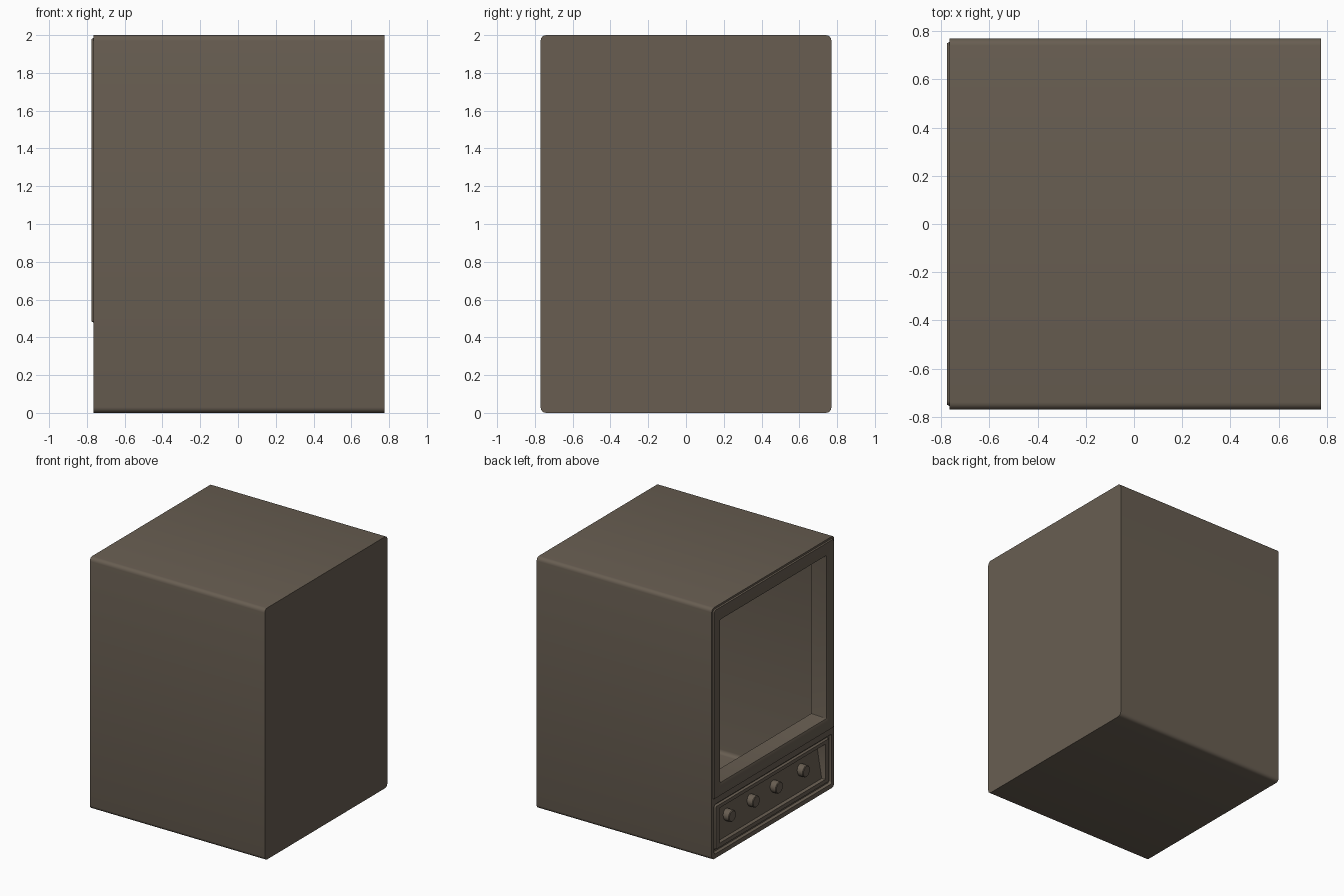
import bpy, bmesh, math

if "Cube" in bpy.data.objects:
    bpy.data.objects.remove(bpy.data.objects["Cube"])

brown = bpy.data.materials.new("dark_brown_plastic")
brown.diffuse_color = (0.138, 0.111, 0.083, 1.0)
brown.use_nodes = True
brown.node_tree.nodes["Principled BSDF"].inputs["Base Color"].default_value = brown.diffuse_color


def finish(name, bm):
    mesh = bpy.data.meshes.new(name)
    bm.to_mesh(mesh)
    bm.free()
    mesh.materials.append(brown)
    obj = bpy.data.objects.new(name, mesh)
    bpy.context.collection.objects.link(obj)
    bpy.context.view_layer.objects.active = obj
    bpy.ops.object.select_all(action='DESELECT')
    obj.select_set(True)
    bpy.ops.object.shade_smooth_by_angle(angle=math.radians(30))
    return obj


def rounded_loop(bm, x_low, x_high, half, z0, z1, r_low, r_high, steps=4):
    """Rounded rectangle in the y-z plane; x may differ from bottom to top."""
    corners = [(half, z0, r_low, -1, 1, -90), (half, z1, r_high, -1, -1, 0),
               (-half, z1, r_high, 1, -1, 90), (-half, z0, r_low, 1, 1, 180)]
    loop = []
    for y, z, r, sy, sz, start in corners:
        for i in range(steps + 1):
            a = math.radians(start + 90 * i / steps)
            py = y + sy * r + r * math.cos(a)
            pz = z + sz * r + r * math.sin(a)
            x = x_low + (x_high - x_low) * (pz - z0) / (z1 - z0)
            loop.append(bm.verts.new((x, py, pz)))
    return loop


def loft(name, sections, cap_first=False, cap_last=False):
    bm = bmesh.new()
    loops = [rounded_loop(bm, *s) for s in sections]
    for a, b in zip(loops, loops[1:]):
        n = len(a)
        for i in range(n):
            j = (i + 1) % n
            bm.faces.new((a[i], b[i], b[j], a[j]))
    if cap_first:
        bm.faces.new(loops[0])
    if cap_last:
        bm.faces.new(loops[-1][::-1])
    return finish(name, bm)


R, S = 0.03, 0.002   # round and nearly sharp corner radii

# Hollow cabinet shell, open towards -x
loft("cabinet_shell", [(0.775, 0.775, 0.77, 0, 2, R, R),
                       (-0.765, -0.765, 0.77, 0, 2, R, R)], cap_first=True)

# Raised screen surround with a tapered opening into the hollow cabinet
loft("screen_surround", [
    (-0.765, -0.765, 0.77, 0.47, 2.0, S, R),
    (-0.765, -0.765, 0.755, 0.478, 1.985, 0.01, 0.02),
    (-0.775, -0.775, 0.75, 0.484, 1.98, 0.01, 0.02),
    (-0.775, -0.775, 0.685, 0.562, 1.895, 0.008, 0.008),
    (-0.768, -0.768, 0.667, 0.58, 1.877, 0.006, 0.006),
    (-0.645, -0.645, 0.652, 0.593, 1.862, 0.004, 0.004)])

# Control panel: stepped recess ending in a plate that leans back at the top
loft("control_panel", [
    (-0.765, -0.765, 0.77, 0, 0.47, R, S),
    (-0.765, -0.765, 0.738, 0.035, 0.43, 0.015, 0.015),
    (-0.742, -0.742, 0.734, 0.04, 0.425, 0.015, 0.015),
    (-0.742, -0.742, 0.715, 0.058, 0.408, 0.01, 0.01),
    (-0.76, -0.76, 0.71, 0.063, 0.403, 0.01, 0.01),
    (-0.76, -0.76, 0.665, 0.095, 0.375, 0.005, 0.005),
    (-0.735, -0.69, 0.655, 0.1, 0.368, 0.004, 0.004)], cap_last=True)

# Row of round knobs
for k, y in enumerate((0.50, 0.20, -0.09, -0.43)):
    bm = bmesh.new()
    bmesh.ops.create_cone(bm, cap_ends=True, segments=16, radius1=0.046,
                          radius2=0.046, depth=0.07)
    front = [e for e in bm.edges if all(v.co.z > 0 for v in e.verts)]
    bmesh.ops.bevel(bm, geom=front, offset=0.005, segments=1, affect='EDGES')
    knob = finish(f"knob_{k + 1}", bm)
    knob.rotation_euler = (0, math.radians(-90), 0)
    knob.location = (-0.725, y, 0.248)
